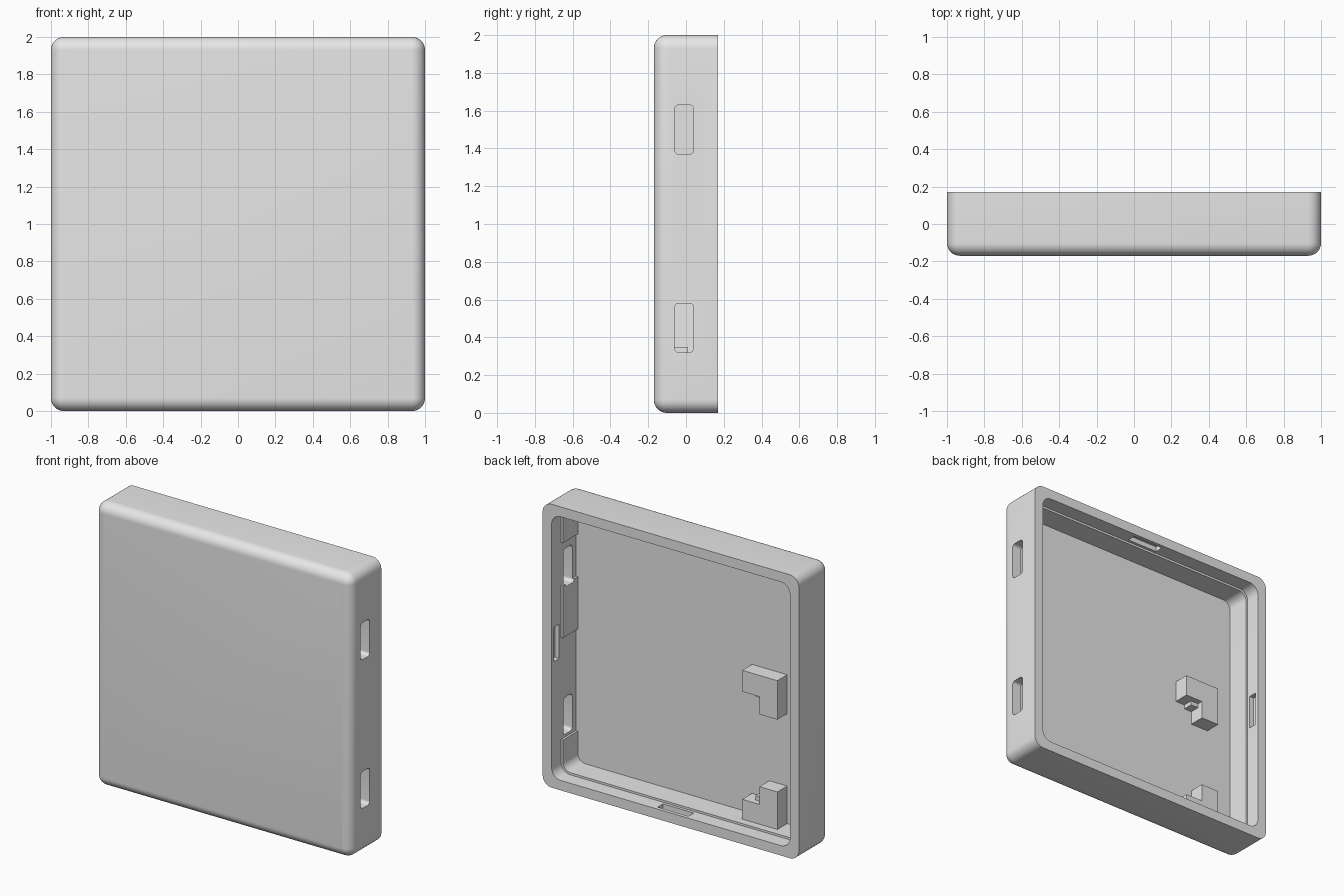
import bpy, bmesh
from mathutils import Vector

old = bpy.data.objects.get("Cube")
if old:
    bpy.data.objects.remove(old, do_unlink=True)

grey = bpy.data.materials.new("plain grey")
grey.use_nodes = True
grey.diffuse_color = (0.8, 0.8, 0.8, 1)
grey.node_tree.nodes["Principled BSDF"].inputs["Base Color"].default_value = (0.8, 0.8, 0.8, 1)


def box(name, x, y, z, radius=0, axis=1, front=0):
    """Box from ranges; rounds the edges along one axis, then the front rim."""
    bm = bmesh.new()
    bmesh.ops.create_cube(bm, size=1)
    for v in bm.verts:
        v.co = Vector([r[0] if c < 0 else r[1] for c, r in zip(v.co, (x, y, z))])

    def along(e):
        d = e.verts[0].co - e.verts[1].co
        return abs(d[axis]) > 0.99 * d.length
    if radius:
        bmesh.ops.bevel(bm, geom=[e for e in bm.edges if along(e)], offset=radius,
                        segments=8, profile=0.5, affect='EDGES')
    if front:
        rim = [e for e in bm.edges if all(abs(v.co.y - y[0]) < 1e-5 for v in e.verts)]
        bmesh.ops.bevel(bm, geom=rim, offset=front, segments=8, profile=0.5,
                        affect='EDGES', clamp_overlap=False)
    bmesh.ops.remove_doubles(bm, verts=bm.verts, dist=1e-5)
    bmesh.ops.recalc_face_normals(bm, faces=bm.faces)
    mesh = bpy.data.meshes.new(name)
    bm.to_mesh(mesh)
    bm.free()
    mesh.materials.append(grey)
    obj = bpy.data.objects.new(name, mesh)
    bpy.context.collection.objects.link(obj)
    return obj


def select(obj):
    bpy.ops.object.select_all(action='DESELECT')
    obj.select_set(True)
    bpy.context.view_layer.objects.active = obj


def combine(target, tool, operation):
    """Apply a boolean and drop the tool object."""
    tool.hide_render = True
    mod = target.modifiers.new("shape", 'BOOLEAN')
    mod.operation, mod.solver, mod.object = operation, 'EXACT', tool
    select(target)
    bpy.ops.object.modifier_apply(modifier=mod.name)
    bpy.data.objects.remove(tool, do_unlink=True)


BACK, FRONT, FLOOR, STEP = 0.17, -0.17, -0.10, 0.065
RIM, WALL = 0.07, 0.085

# Shell with rounded front, stepped cavity open at the back
shell = box("shell", (-1, 1), (FRONT, BACK), (0, 2), 0.07, 1, 0.069)
cuts = [
    box("cavity", (-1 + WALL, 1 - WALL), (FLOOR, 0.3), (WALL, 2 - WALL), 0.06),
    box("lid_seat", (-1 + RIM, 1 - RIM), (STEP, 0.3), (RIM, 2 - RIM), 0.07),
]

# Side slots, with the liner relieved around them
for z in ((0.30, 1.02), (1.39, 1.69)):
    cuts.append(box("liner_relief", (0.8, 1 - RIM), (FLOOR, STEP + 0.02), z))
for z in ((0.32, 0.58), (1.37, 1.63)):
    cuts.append(box("side_slot", (0.85, 1.2), (-0.06, 0.04), z, 0.022, 0))

# Snap recesses centred on the four walls
for side in (-1, 1):
    reach = sorted((side * 0.9, side * 0.965))
    cuts.append(box("side_recess", reach, (0.085, 0.145), (0.88, 1.12)))
    cuts.append(box("end_recess", (-0.12, 0.12), (0.085, 0.145), [1 + r for r in reach]))
for c in cuts:
    combine(shell, c, 'DIFFERENCE')

# Corner brackets with a low ledge, mirrored about the middle of the pair
MIDDLE = 0.605


def bracket(name, side):
    def span(a, b):
        return sorted((MIDDLE + side * a, MIDDLE + side * b))
    root = FLOOR - 0.02
    arm = box(name, (-0.72, -0.446), (root, 0.01), span(0.38, 0.53))
    combine(arm, box("leg", (-0.72, -0.58), (root, 0.01), span(0.255, 0.45)), 'UNION')
    combine(arm, box("ledge", (-0.6, -0.52), (root, -0.03), span(0.35, 0.40)), 'UNION')
    return arm


parts = [shell, bracket("upper_bracket", 1), bracket("lower_bracket", -1)]
for p in parts:
    select(p)
    bpy.ops.object.shade_smooth_by_angle(angle=0.6)
